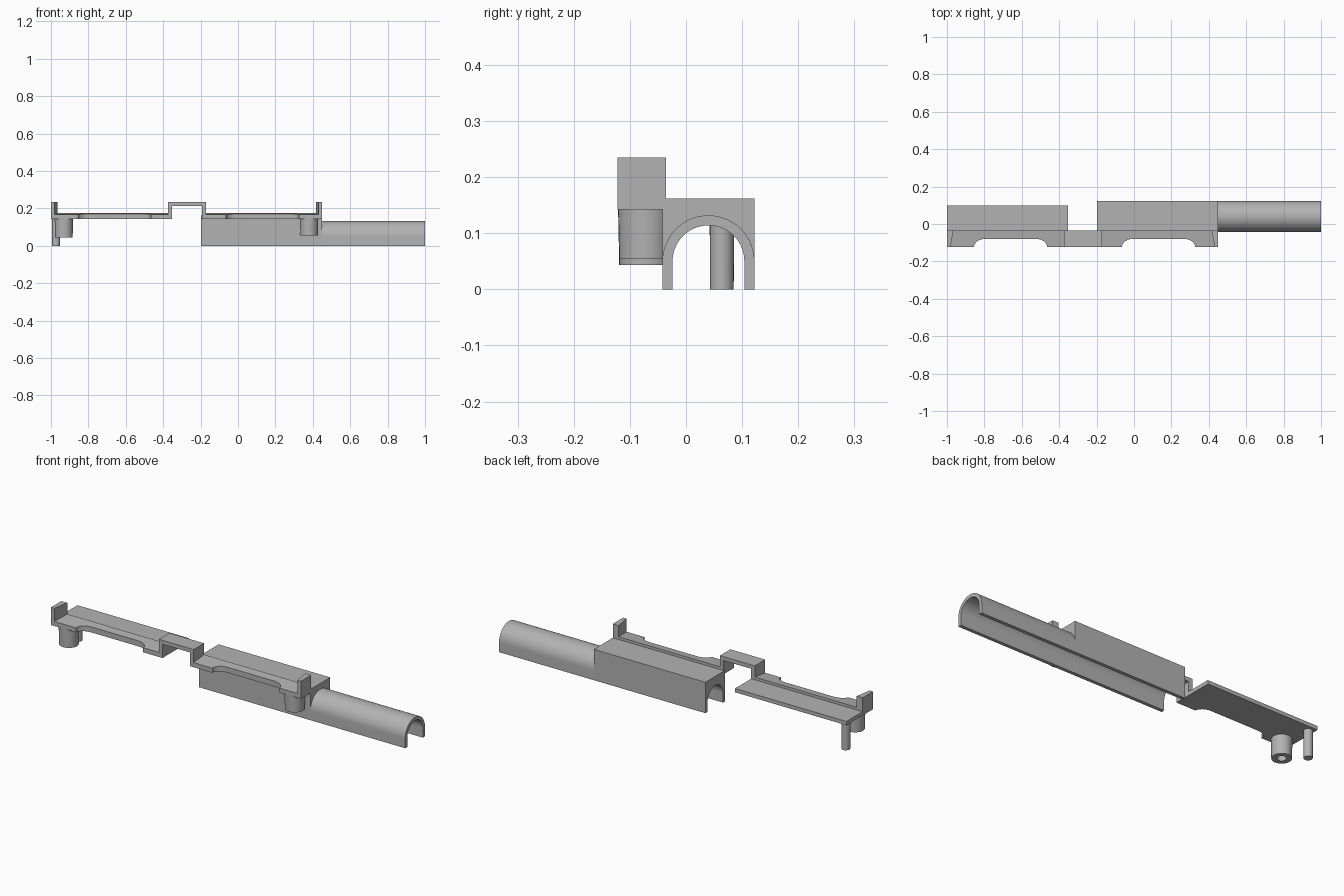
import bpy, bmesh
from math import pi, cos, sin, radians

cube = bpy.data.objects.get("Cube")
if cube:
    bpy.data.objects.remove(cube, do_unlink=True)

grey = bpy.data.materials.new("mid grey")
grey.use_nodes = True
grey.diffuse_color = (0.45, 0.45, 0.45, 1)
grey.node_tree.nodes["Principled BSDF"].inputs["Base Color"].default_value = (0.45, 0.45, 0.45, 1)

FRONT, RIM = -0.122, -0.036     # front and rear edge of the raised strip
UNDER, DECK = 0.142, 0.162      # plate underside and top


def finish(name, bm, smooth=False):
    bmesh.ops.recalc_face_normals(bm, faces=bm.faces)
    mesh = bpy.data.meshes.new(name)
    bm.to_mesh(mesh)
    bm.free()
    mesh.materials.append(grey)
    ob = bpy.data.objects.new(name, mesh)
    bpy.context.collection.objects.link(ob)
    if smooth:
        bpy.ops.object.select_all(action='DESELECT')
        ob.select_set(True)
        bpy.context.view_layer.objects.active = ob
        bpy.ops.object.shade_smooth_by_angle(angle=radians(35))
    return ob


def prism(name, outline, axis, a, b, smooth=False, slope=None):
    """Extrude a 2D outline along an axis from a to b; slope(y) can reshape the top."""
    place = {'x': lambda u, v, w: (w, u, v),
             'y': lambda u, v, w: (u, w, v),
             'z': lambda u, v, w: (u, v, w)}[axis]
    bm = bmesh.new()
    low = [bm.verts.new(place(u, v, a)) for u, v in outline]
    high = [bm.verts.new(place(u, v, b)) for u, v in outline]
    if slope:
        for v in high:
            v.co.z = slope(v.co.y)
    n = len(outline)
    for i in range(n):
        j = (i + 1) % n
        bm.faces.new((low[i], low[j], high[j], high[i]))
    bm.faces.new(low[::-1])
    bm.faces.new(high)
    return finish(name, bm, smooth)


def rect(u0, u1, v0, v1):
    return [(u0, v0), (u1, v0), (u1, v1), (u0, v1)]


def lathe(name, x, y, profile, sides=32):
    """Revolve a closed (radius, z) profile about a vertical axis."""
    bm = bmesh.new()
    rings = [[bm.verts.new((x + r * cos(2 * pi * i / sides), y + r * sin(2 * pi * i / sides), z))
              for i in range(sides)] for r, z in profile]
    for k, ring in enumerate(rings):
        nxt = rings[(k + 1) % len(rings)]
        for i in range(sides):
            j = (i + 1) % sides
            bm.faces.new((ring[i], ring[j], nxt[j], nxt[i]))
    return finish(name, bm, True)


def arc(radius, steps=28):
    """Half circle over the channel, from front to back, as (y, z)."""
    return [(0.04 - radius * cos(pi * i / steps), 0.05 + radius * sin(pi * i / steps))
            for i in range(steps + 1)]


def strip(name, x0, x1, s0, s1):
    """Raised front strip with a rounded scallop between s0 and s1."""
    w, d, n = 0.058, 0.042, 8
    left = [(s0 + w * (1 - cos(pi / 2 * i / n)), FRONT + d * sin(pi / 2 * i / n)) for i in range(n + 1)]
    right = [(s0 + s1 - x, y) for x, y in reversed(left)]
    outline = [(x0, FRONT)] + left + right + [(x1, FRONT), (x1, RIM), (x0, RIM)]
    prism(name, outline, 'z', UNDER, DECK, True,
          slope=lambda y: 0.166 + 0.01 * (y - FRONT) / (RIM - FRONT))


# Arched channel: open tube and the square housing around its inner half
inner = arc(0.064)[::-1]
bore = [(0.104, 0)] + inner + [(-0.024, 0)]
prism("tube_channel", [(-0.042, 0)] + arc(0.082) + [(0.122, 0)] + bore, 'x', 0.45, 1, True)
prism("housing", [(-0.042, 0), (-0.042, DECK), (0.122, DECK), (0.122, 0)] + bore,
      'x', -0.198, 0.45, True)

# Left-hand plate and the two scalloped strips
prism("rear_plate", rect(-1, -0.353, RIM, 0.098), 'z', UNDER, DECK)
strip("outer_strip", -1, -0.353, -0.855, -0.465)
strip("inner_strip", -0.192, 0.45, -0.064, 0.326)

# Raised bridge joining the strips
prism("bridge", [(-0.374, UNDER), (-0.374, 0.235), (-0.172, 0.235), (-0.172, UNDER),
                 (-0.192, UNDER), (-0.192, 0.214), (-0.353, 0.214), (-0.353, UNDER)],
      'y', FRONT, RIM)

# Upright end tabs with slightly slanted inner faces
for name, end, side in (("outer_tab", -1, 1), ("inner_tab", 0.45, -1)):
    prism(name, [(end, FRONT), (end + side * 0.019, FRONT),
                 (end + side * 0.034, RIM), (end, RIM)], 'z', UNDER, 0.235)

# Hollow tapered pegs beneath the strips
for name, x, z in (("outer_peg", -0.931, 0.043), ("inner_peg", 0.38, 0.055)):
    lathe(name, x, -0.072, [(0.049, UNDER), (0.047, z), (0.022, z), (0.022, UNDER)])

# Slim locating pin under the plate
lathe("locating_pin", -0.973, 0.064, [(0.0, UNDER), (0.022, UNDER), (0.021, 0), (0.0, 0)], 24)
